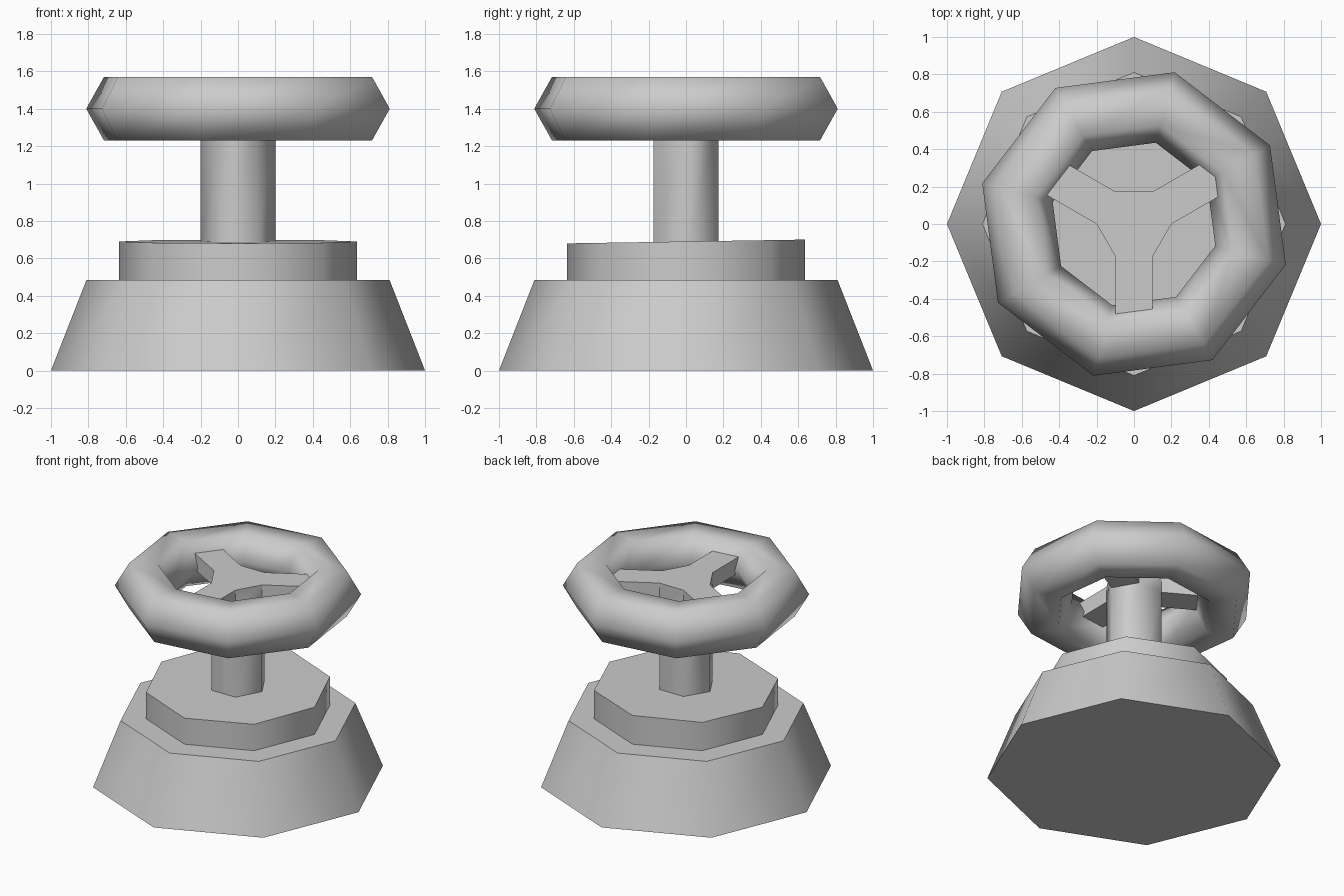
import bpy, bmesh
from math import pi, radians, cos, sin
from mathutils import Vector

cube = bpy.data.objects.get("Cube")
if cube:
    bpy.data.objects.remove(cube, do_unlink=True)

grey = bpy.data.materials.new("plain_grey")
grey.use_nodes = True
colour = (0.6, 0.6, 0.6, 1)
grey.diffuse_color = colour
for node in grey.node_tree.nodes:
    if node.type == "BSDF_PRINCIPLED":
        node.inputs["Base Color"].default_value = colour


def stack(bm, sides, rings):
    """Closed solid of regular polygons; rings are (radius, height)."""
    loops = []
    for r, z in rings:
        loops.append([bm.verts.new((r * cos(2 * pi * i / sides),
                                    r * sin(2 * pi * i / sides), z))
                      for i in range(sides)])
    walls = []
    for low, high in zip(loops, loops[1:]):
        for i in range(sides):
            j = (i + 1) % sides
            face = bm.faces.new((low[i], low[j], high[j], high[i]))
            face.smooth = True
            walls.append(face)
    bm.faces.new(loops[0][::-1])
    bm.faces.new(loops[-1])
    return walls


def finish(bm, name):
    """Keep caps and flat parts crisp, then make the object."""
    bmesh.ops.recalc_face_normals(bm, faces=bm.faces)
    for e in bm.edges:
        e.smooth = (all(f.smooth for f in e.link_faces)
                    and e.calc_face_angle(0) < radians(65))
    mesh = bpy.data.meshes.new(name)
    bm.to_mesh(mesh)
    bm.free()
    mesh.materials.append(grey)
    obj = bpy.data.objects.new(name, mesh)
    bpy.context.collection.objects.link(obj)
    return obj


# Tapered base
bm = bmesh.new()
stack(bm, 8, [(1.0, 0), (0.81, 0.485)])
finish(bm, "base")

# Collar with a slightly sloping top
bm = bmesh.new()
stack(bm, 8, [(0.635, 0.45), (0.635, 0.69)])
for v in bm.verts:
    if v.co.z > 0.6:
        v.co.z += 0.016 * v.co.y
finish(bm, "collar")

# Six-sided stem, with three spokes drawn out of its top band
bm = bmesh.new()
walls = stack(bm, 6, [(0.2, 0.6), (0.2, 1.37), (0.2, 1.49)])
bm.normal_update()
for face in walls[6::2]:
    out = Vector(face.normal)
    old = set(bm.faces)
    tip = bmesh.ops.extrude_discrete_faces(bm, faces=[face])["faces"][0]
    bmesh.ops.translate(bm, verts=tip.verts, vec=out * 0.4)
    for f in set(bm.faces) - old | {tip}:
        f.smooth = False
finish(bm, "stem_and_spokes")

# Handwheel rim
bpy.ops.mesh.primitive_torus_add(major_segments=8, minor_segments=6,
                                 major_radius=0.645, minor_radius=0.195,
                                 location=(0, 0, 1.4),
                                 rotation=(0, 0, radians(30)))
rim = bpy.context.object
rim.name = "wheel_rim"
rim.data.materials.append(grey)
bpy.ops.object.shade_smooth()
